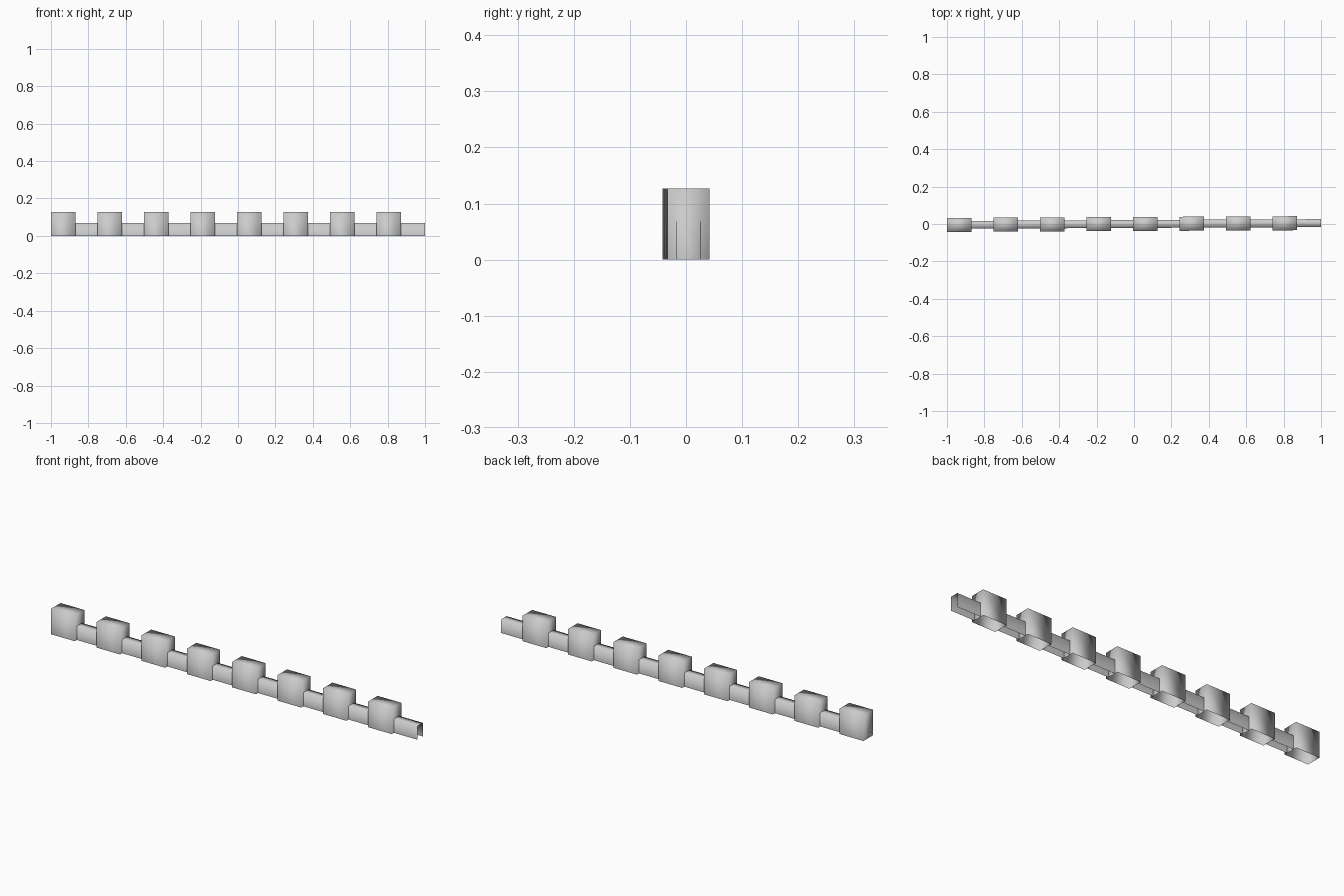
import bpy
import bmesh

cube = bpy.data.objects.get("Cube")
if cube:
    bpy.data.objects.remove(cube, do_unlink=True)

stone = bpy.data.materials.new("grey_stone")
stone.use_nodes = True
colour = (0.6, 0.6, 0.6, 1)
stone.diffuse_color = colour
stone.node_tree.nodes["Principled BSDF"].inputs["Base Color"].default_value = colour

COUNT = 8
PITCH = 0.2486
MERLON = 0.13
SKEW = 0.0048  # the wall drifts slightly sideways along its length


def shell(name, x0, x1, depth, height, open_ends):
    """Hollow box without a floor, and optionally without its end walls."""
    bm = bmesh.new()
    bmesh.ops.create_cube(bm, size=1)
    bm.normal_update()
    gone = [f for f in bm.faces
            if f.normal.z < -0.5 or (open_ends and abs(f.normal.x) > 0.5)]
    bmesh.ops.delete(bm, geom=gone, context="FACES")
    for v in bm.verts:
        v.co.x = x0 + (v.co.x + 0.5) * (x1 - x0)
        v.co.y = v.co.y * depth + SKEW * v.co.x
        v.co.z = (v.co.z + 0.5) * height
    for f in bm.faces:
        f.smooth = True
    mesh = bpy.data.meshes.new(name)
    bm.to_mesh(mesh)
    bm.free()
    mesh.materials.append(stone)
    obj = bpy.data.objects.new(name, mesh)
    bpy.context.collection.objects.link(obj)


# Tall merlons alternating with low, open-ended wall sections
for i in range(COUNT):
    start = -1 + i * PITCH
    end = 1 if i == COUNT - 1 else start + PITCH
    shell(f"merlon_{i + 1}", start, start + MERLON, 0.075, 0.127, False)
    shell(f"low_wall_{i + 1}", start + MERLON, end, 0.042, 0.068, True)
